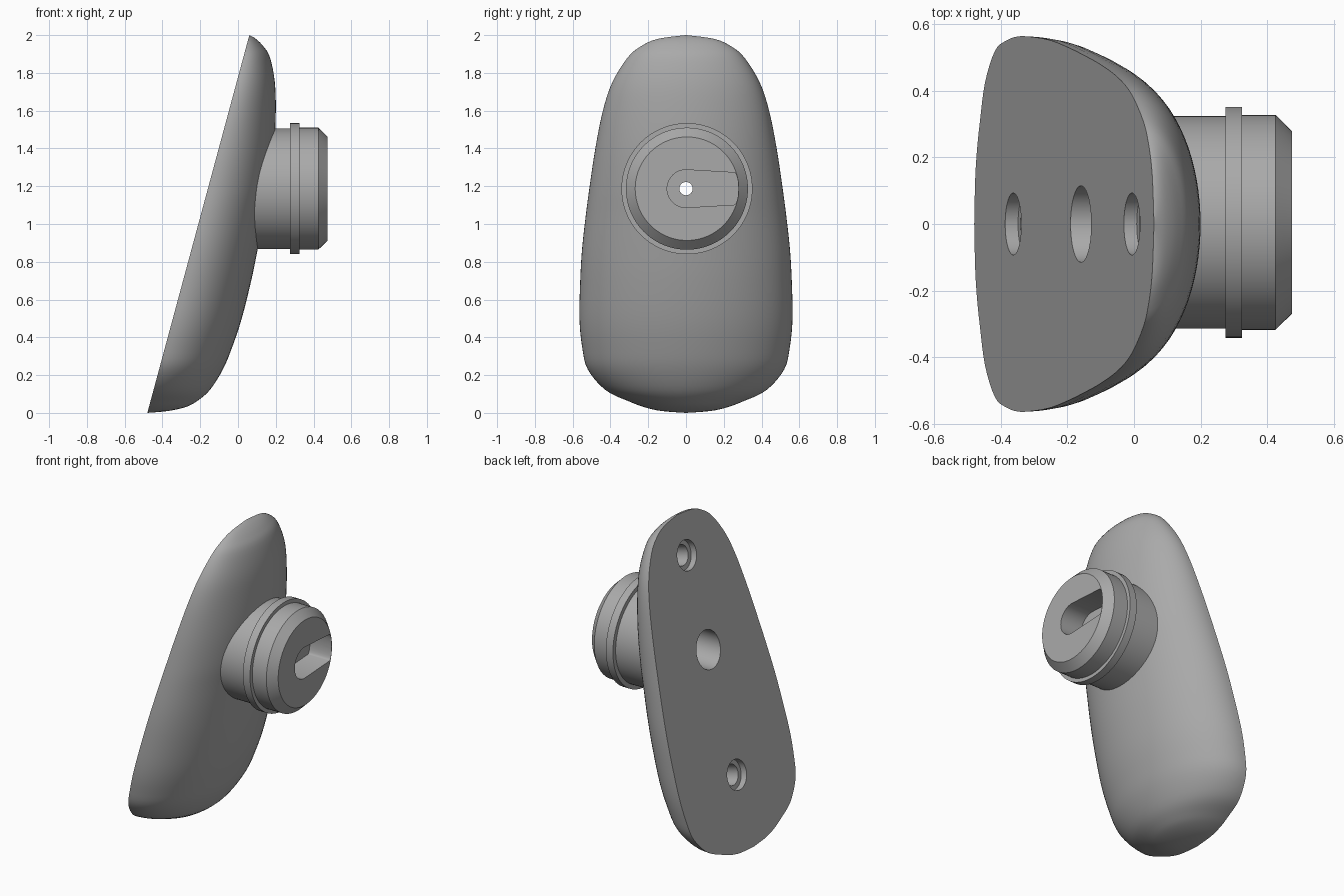
import bpy, bmesh, math
from mathutils import Vector

cube = bpy.data.objects.get("Cube")
if cube:
    bpy.data.objects.remove(cube)

grey = bpy.data.materials.new("plain grey")
grey.use_nodes = True
grey.diffuse_color = (0.4, 0.4, 0.4, 1)
grey.node_tree.nodes["Principled BSDF"].inputs["Base Color"].default_value = (0.4, 0.4, 0.4, 1)

AXIS_Y, AXIS_Z = 0.005, 1.187   # centre line of the mount
SLOPE = 0.27                    # lean of the flat back


def back_x(z):
    return -0.48 + SLOPE * z


def make_object(name, bm):
    bmesh.ops.remove_doubles(bm, verts=bm.verts, dist=1e-5)
    bmesh.ops.recalc_face_normals(bm, faces=bm.faces)
    mesh = bpy.data.meshes.new(name)
    bm.to_mesh(mesh)
    bm.free()
    mesh.materials.append(grey)
    obj = bpy.data.objects.new(name, mesh)
    bpy.context.collection.objects.link(obj)
    return obj


def loft(name, rings):
    """Skin a row of closed rings and cap both ends."""
    bm = bmesh.new()
    loops = [[bm.verts.new(p) for p in ring] for ring in rings]
    for a, b in zip(loops, loops[1:]):
        for i in range(len(a)):
            j = (i + 1) % len(a)
            bm.faces.new((a[i], a[j], b[j], b[i]))
    bm.faces.new(loops[0])
    bm.faces.new(loops[-1])
    return make_object(name, bm)


def turned(name, profile, sides=96):
    """Turn (x, radius) points around the x axis."""
    turn = [math.tau * i / sides for i in range(sides)]
    return loft(name, [[(x, r * math.cos(a), r * math.sin(a)) for a in turn]
                       for x, r in profile])


def cut(target, cutter):
    mod = target.modifiers.new("cut", "BOOLEAN")
    mod.operation = "DIFFERENCE"
    mod.solver = "EXACT"
    mod.object = cutter
    bpy.context.view_layer.objects.active = target
    bpy.ops.object.modifier_apply(modifier=mod.name)


def smooth(rows, steps):
    """Catmull-Rom curve through the rows."""
    pts = [Vector(r) for r in rows]
    out = []
    for i in range(len(pts) - 1):
        p0, p1, p2, p3 = (pts[max(0, min(k, len(pts) - 1))] for k in range(i - 1, i + 3))
        for s in range(steps):
            t = s / steps
            out.append(0.5 * (2 * p1 + (p2 - p0) * t + (2 * p0 - 5 * p1 + 4 * p2 - p3) * t**2
                              + (3 * p1 - p0 - 3 * p2 + p3) * t**3))
    return out + [pts[-1]]


# Body: half-elliptical slices as (height, half width, front x)
rows = [(0, 0, -.48), (.01, .13, -.37), (.03, .22, -.28), (.06, .3, -.22), (.12, .425, -.15),
        (.23, .52, -.08), (.35, .55, -.03), (.5, .564, .02), (.7, .56, .07), (.87, .55, .105),
        (1.05, .53, .14), (1.2, .51, .17), (1.4, .48, .193), (1.6, .44, .2), (1.75, .39, .195),
        (1.88, .31, .17), (1.94, .24, .135), (1.98, .15, .095), (2, 0, .06)]
SEG = 40
bm = bmesh.new()
grid = []
for z, w, front in smooth(rows, 4):
    x0 = back_x(z)
    ring = []
    for i in range(SEG + 1):
        a = math.pi * (i / SEG - 0.5)
        ring.append(bm.verts.new((x0 + (front - x0) * math.cos(a), w * math.sin(a), z)))
    grid.append(ring)
for a, b in zip(grid, grid[1:]):
    for i in range(SEG):
        bm.faces.new((a[i], a[i + 1], b[i + 1], b[i]))
# flat back as one face
bm.faces.new([r[0] for r in grid] + [r[-1] for r in reversed(grid[1:-1])])
bmesh.ops.dissolve_degenerate(bm, edges=bm.edges, dist=1e-5)
body = make_object("body", bm)

# Mount: stub with a raised ring and chamfered end
mount = turned("mount", [(.02, .319), (.275, .319), (.275, .347), (.325, .347),
                         (.325, .323), (.425, .323), (.475, .274)])
mount.location = (0, AXIS_Y, AXIS_Z)
bpy.context.view_layer.update()

# Keyed slot in the end face: round at one side, tapered to the other
outline = [(.1 * math.cos(a), .1 * math.sin(a))
           for a in (math.pi * (.5 + i / 24) for i in range(25))]
outline += [(.255 + .022 * math.cos(a), .085 * math.sin(a))
            for a in (math.pi * (i / 12 - .5) for i in range(13))]
slot = loft("slot_cutter", [[(x, y, AXIS_Z + z) for y, z in outline] for x in (.32, .6)])

# Centre bore, stepping down to a small through hole
bore = turned("bore_cutter", [(-.6, .115), (.15, .115), (.15, .035), (.7, .035)], 64)
bore.location = (0, 0, AXIS_Z)
cutters = [slot, bore]

# Counterbored screw holes square to the back
for label, z in (("lower", .434), ("upper", 1.755)):
    hole = turned(label + "_screw_cutter", [(-.1, .093), (.04, .093), (.04, .064), (.13, .064)], 64)
    hole.location = (back_x(z), 0, z)
    hole.rotation_euler.y = math.atan(SLOPE)
    cutters.append(hole)
bpy.context.view_layer.update()

for cutter in cutters[1:]:
    cut(body, cutter)
for cutter in cutters[:2]:
    cut(mount, cutter)
for cutter in cutters:
    bpy.data.objects.remove(cutter)

# Smooth shading with sharp rims
for obj in (body, mount):
    bpy.ops.object.select_all(action="DESELECT")
    obj.select_set(True)
    bpy.context.view_layer.objects.active = obj
    bpy.ops.object.shade_smooth_by_angle(angle=math.radians(32))
